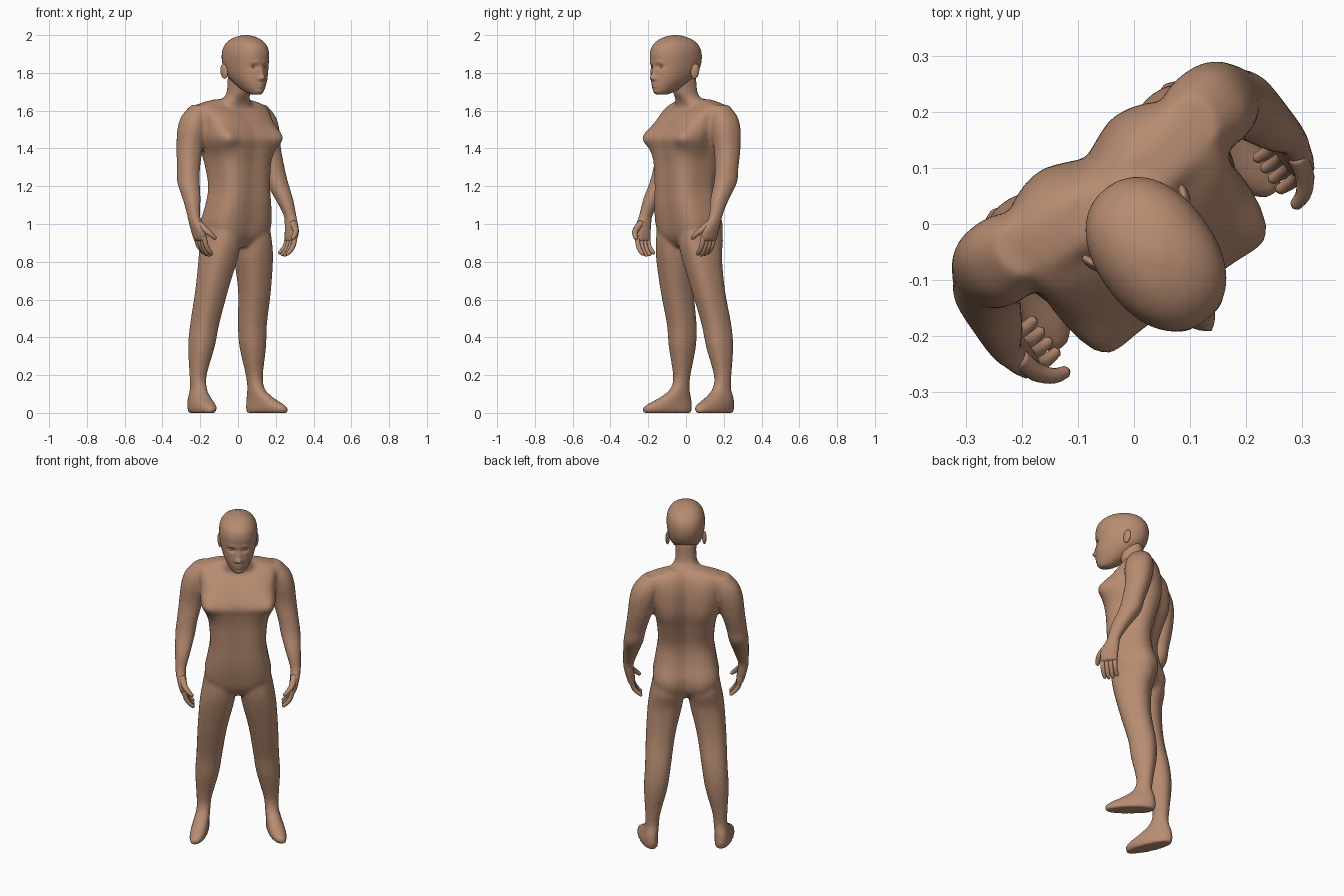
import bpy
import bmesh
import math
from mathutils import Vector

cube = bpy.data.objects.get("Cube")
if cube:
    bpy.data.objects.remove(cube, do_unlink=True)

TURN = math.radians(36)  # the figure stands turned to its left

skin = bpy.data.materials.new("warm brown skin")
skin.use_nodes = True
skin.diffuse_color = (0.47, 0.26, 0.165, 1)
shader = next(n for n in skin.node_tree.nodes if n.type == "BSDF_PRINCIPLED")
shader.inputs["Base Color"].default_value = skin.diffuse_color
shader.inputs["Roughness"].default_value = 0.8


def catmull(points, steps):
    """Smooth in-between rows for a list of number rows."""
    pts = [points[0]] + list(points) + [points[-1]]
    rows = []
    for p, q, r, s in zip(pts, pts[1:], pts[2:], pts[3:]):
        for k in range(steps):
            t = k / steps
            rows.append([b + t / 2 * (c - a + t * (2 * a - 5 * b + 4 * c - d
                         + t * (3 * (b - c) + d - a)))
                         for a, b, c, d in zip(p, q, r, s)])
    rows.append(list(points[-1]))
    return rows


def loft(bm, stations, power=2.4, side=1, steps=5, segments=32, shape=None):
    """Closed skin over rows of (height, sideways, half width, back, front)."""
    rings = []
    for z, mid, half, back, front in catmull(stations, steps):
        ring = []
        for k in range(segments):
            ang = 2 * math.pi * k / segments
            c, s = math.cos(ang), math.sin(ang)
            x = math.copysign(abs(c) ** (2 / power), c) * half + mid
            f = math.copysign(abs(s) ** (2 / power), s) * (front - back) / 2
            p = (x, f + (front + back) / 2, z)
            if shape:
                p = shape(*p, s)
            ring.append(bm.verts.new((p[0] * side, -p[1], p[2])))
        rings.append(ring)
    for low, high in zip(rings, rings[1:]):
        for k in range(segments):
            j = (k + 1) % segments
            bm.faces.new((low[k], low[j], high[j], high[k]))
    bm.faces.new(rings[0])
    bm.faces.new(rings[-1])


def finish(bm, name):
    bmesh.ops.recalc_face_normals(bm, faces=bm.faces)
    mesh = bpy.data.meshes.new(name)
    for face in bm.faces:
        face.smooth = True
    bm.to_mesh(mesh)
    bm.free()
    mesh.materials.append(skin)
    obj = bpy.data.objects.new(name, mesh)
    obj.rotation_euler.z = TURN
    bpy.context.collection.objects.link(obj)
    return obj


def ball(name, centre, size):
    bm = bmesh.new()
    bmesh.ops.create_uvsphere(bm, u_segments=16, v_segments=10, radius=1)
    bmesh.ops.scale(bm, vec=size, verts=bm.verts)
    bmesh.ops.translate(bm, vec=centre, verts=bm.verts)
    return finish(bm, name)


def tube(bm, path, radii, sides=10):
    """Tapered round limb along a short path, with a domed tip."""
    rows = catmull([(*p, r) for p, r in zip(path, radii)], 4)
    tip, prev = Vector(rows[-1][:3]), Vector(rows[-2][:3])
    out = (tip - prev).normalized() * radii[-1] * 0.6
    rows.append([*(tip + out), radii[-1] * 0.5])
    centres = [Vector(r[:3]) for r in rows]
    rings = []
    for i, c in enumerate(centres):
        way = centres[min(i + 1, len(rows) - 1)] - centres[max(i - 1, 0)]
        u = way.cross(Vector((0, 1, 0))).normalized()
        v = way.cross(u).normalized()
        rings.append([bm.verts.new(c + rows[i][3] * (
            u * math.cos(2 * math.pi * k / sides) + v * math.sin(2 * math.pi * k / sides)))
            for k in range(sides)])
    for low, high in zip(rings, rings[1:]):
        for k in range(sides):
            j = (k + 1) % sides
            bm.faces.new((low[k], low[j], high[j], high[k]))
    bm.faces.new(rings[0])
    bm.faces.new(rings[-1])


# Rows: height, sideways, half width, back, front
TORSO = [(.88, 0, .09, -.1, .06), (.93, 0, .16, -.15, .1), (1, 0, .183, -.16, .12),
         (1.1, 0, .168, -.13, .135), (1.2, 0, .154, -.12, .14), (1.32, 0, .162, -.15, .145),
         (1.4, 0, .18, -.175, .155), (1.46, 0, .195, -.182, .162), (1.54, 0, .205, -.178, .105),
         (1.6, 0, .212, -.162, .045), (1.635, 0, .19, -.14, 0), (1.66, 0, .1, -.11, -.01)]
NECK = [(1.57, 0, .14, -.14, .03), (1.63, 0, .105, -.11, .035), (1.665, 0, .07, -.08, .05),
        (1.7, 0, .058, -.058, .07), (1.8, 0, .058, -.05, .09)]
LEG = [(0, .2, .046, -.165, .1), (.025, .2, .049, -.17, .107), (.05, .2, .047, -.17, .075),
       (.085, .195, .042, -.164, .01), (.13, .188, .038, -.15, -.045), (.2, .184, .042, -.152, -.06),
       (.35, .168, .065, -.168, -.028), (.47, .156, .071, -.162, -.008), (.65, .14, .081, -.13, .042),
       (.82, .115, .095, -.125, .085), (.92, .1, .094, -.145, .1), (1.02, .09, .085, -.14, .095)]
ARM = [(.91, .296, .021, .018, .115), (.96, .306, .025, .01, .118), (1.01, .314, .028, .003, .09),
       (1.05, .315, .031, -.005, .07), (1.13, .303, .043, -.05, .05), (1.22, .289, .055, -.11, .014),
       (1.29, .278, .057, -.125, -.002), (1.4, .256, .066, -.152, -.015),
       (1.5, .236, .075, -.165, -.008), (1.57, .213, .074, -.16, -.012), (1.63, .175, .058, -.135, -.03)]
HEAD = [(1.685, 0, .022, .13, .188), (1.695, 0, .036, .1, .2), (1.72, 0, .057, .05, .208),
        (1.76, 0, .08, -.01, .212), (1.8, 0, .094, -.055, .212), (1.85, 0, .103, -.077, .212),
        (1.9, 0, .105, -.08, .214), (1.94, 0, .097, -.066, .202), (1.97, 0, .077, -.036, .172),
        (1.99, 0, .048, .01, .13), (2, 0, .012, .055, .085)]


def torso_relief(x, f, z, s):
    depth = (.05 if s > 0 else .2) * math.exp(-(x / .05) ** 2)
    f *= 1 - depth
    if s > 0:  # chest
        chest = math.exp(-((abs(x) - .165) / .045) ** 2 - ((z - 1.455) / .06) ** 2)
        f += .034 * chest
        x *= 1 + .1 * chest
    return x, f, z


def foot_turnout(x, f, z, s):
    return x + .2 * (f + .1) * max(0, 1 - z / .14), f, z


# Face relief: sideways, height, spread across, spread up, push
RELIEF = [(0, 1.774, .016, .015, .02), (0, 1.8, .011, .024, .01), (0, 1.742, .02, .006, .007),
          (0, 1.727, .017, .007, .007), (0, 1.702, .022, .01, .005), (.037, 1.832, .02, .012, -.013),
          (.037, 1.857, .024, .008, .004), (.015, 1.769, .008, .008, .006)]


def face_relief(x, f, z, s):
    if s > 0:
        for px, pz, sx, sz, push in RELIEF:
            f += push * math.exp(-((abs(x) - px) / sx) ** 2 - ((z - pz) / sz) ** 2)
    return x, f, z


# Body: torso, neck, arms and legs blended into one skin
bm = bmesh.new()
loft(bm, TORSO, 3.2, segments=64, shape=torso_relief)
loft(bm, NECK)
for side in (1, -1):
    loft(bm, LEG, 2.4, side, shape=foot_turnout)
    loft(bm, ARM, 2.3, side)
body = finish(bm, "body")
blend = body.modifiers.new("blend", "REMESH")
blend.mode = "VOXEL"
blend.voxel_size = 0.01
blend.use_smooth_shade = True
soften = body.modifiers.new("soften", "SMOOTH")
soften.factor = 0.5
soften.iterations = 8

# Head with sculpted face
bm = bmesh.new()
loft(bm, HEAD, 2.2, steps=8, segments=72, shape=face_relief)
finish(bm, "head")

for side, word in ((1, "left"), (-1, "right")):
    ball(word + "_eye", (side * .037, -.18, 1.832), (.017, .016, .011))
    ear = ball(word + "_ear", (0, 0, 0), (.01, .023, .04))
    ear.location = (side * .101 * math.cos(TURN) + .014 * math.sin(TURN),
                    side * .101 * math.sin(TURN) - .014 * math.cos(TURN), 1.808)
    ear.rotation_euler = (math.radians(-8), 0, TURN + side * math.radians(-20))

    # Curled fingers and thumb
    bm = bmesh.new()
    for i, drop in enumerate((.012, .003, 0, .006)):
        f = .034 + .023 * i
        tube(bm, [(side * .298, -f, .935), (side * .287, -f - .002, .89),
                  (side * .267, -f - .002, .853 + drop), (side * .247, -f, .835 + drop)],
             (.014, .013, .012, .01))
    tube(bm, [(side * .308, -.07, 1.005), (side * .296, -.112, .97),
              (side * .275, -.135, .945), (side * .254, -.142, .925)],
         (.019, .017, .014, .011))
    finish(bm, word + "_fingers")
